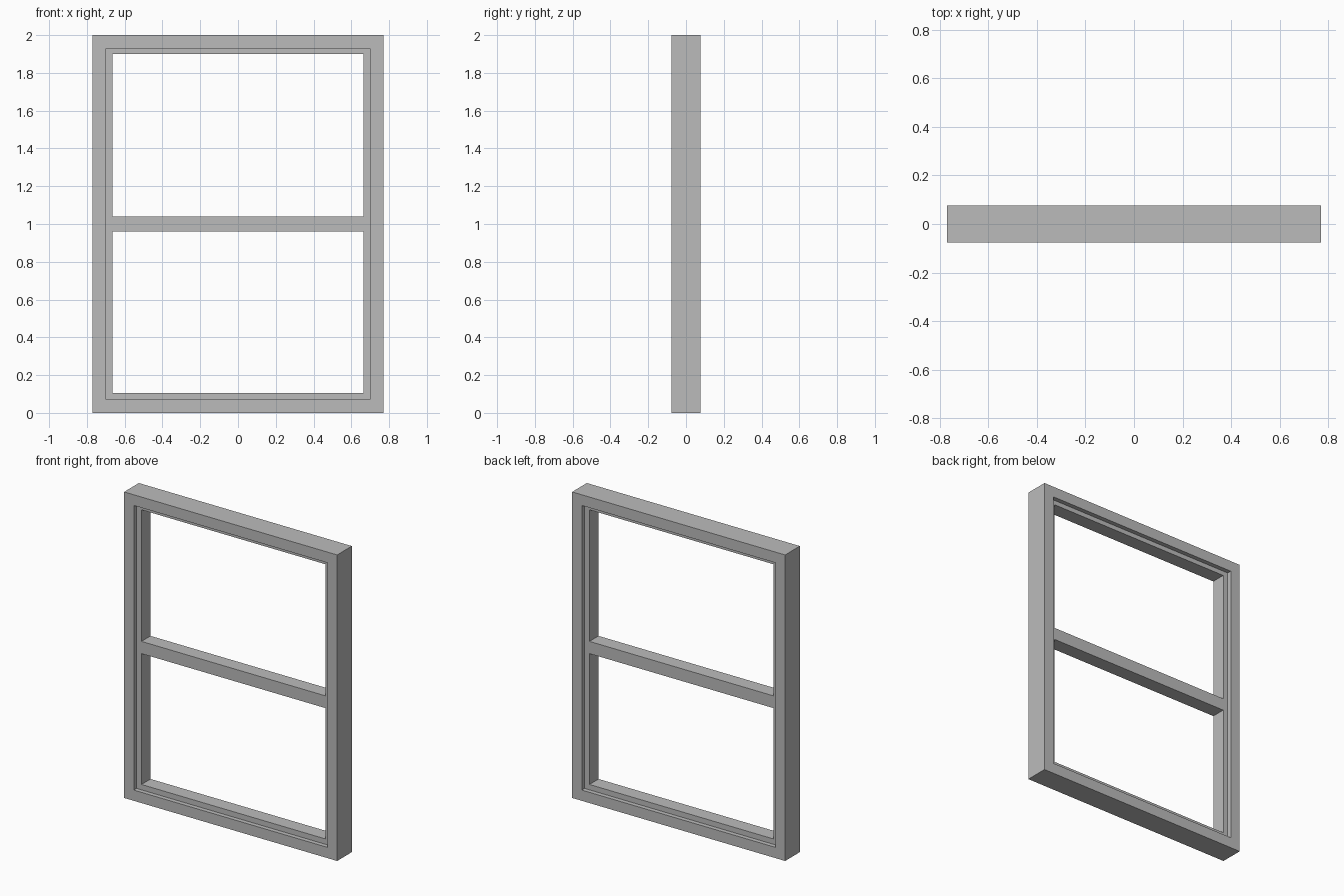
import bpy, bmesh

if "Cube" in bpy.data.objects:
    bpy.data.objects.remove(bpy.data.objects["Cube"])

# dark grey paint
paint = bpy.data.materials.new("grey_paint")
paint.diffuse_color = (0.5, 0.5, 0.5, 1)
paint.use_nodes = True
paint.node_tree.nodes["Principled BSDF"].inputs["Base Color"].default_value = paint.diffuse_color


def ring(name, outer, inner, depth):
    """Rectangular frame: outer/inner are (half_width, z_low, z_high)."""
    def rect(r):
        w, lo, hi = r
        return [(-w, lo), (w, lo), (w, hi), (-w, hi)]
    bm = bmesh.new()
    loops = [[bm.verts.new((x, y, z)) for x, z in rect(r)]
             for r, y in ((outer, -depth), (inner, -depth), (inner, depth), (outer, depth))]
    # sweep the four profile corners around the rectangle
    for k in range(4):
        a, b = loops[k], loops[(k + 1) % 4]
        for i in range(4):
            j = (i + 1) % 4
            bm.faces.new((a[i], a[j], b[j], b[i]))
    bmesh.ops.recalc_face_normals(bm, faces=bm.faces)
    mesh = bpy.data.meshes.new(name)
    bm.to_mesh(mesh)
    bm.free()
    mesh.materials.append(paint)
    ob = bpy.data.objects.new(name, mesh)
    bpy.context.collection.objects.link(ob)
    return ob


def box(name, center, size):
    bpy.ops.mesh.primitive_cube_add(size=1, location=center)
    ob = bpy.context.object
    ob.name = name
    ob.scale = size
    bpy.ops.object.transform_apply(location=False, rotation=False, scale=True)
    ob.data.materials.append(paint)
    return ob


# outer casing
ring("outer_frame", (0.77, 0.0, 2.0), (0.70, 0.07, 1.93), 0.076)
# recessed inner sash
ring("inner_sash", (0.70, 0.07, 1.93), (0.665, 0.105, 1.90), 0.047)
# horizontal rail across the middle, butting against the sash stiles
box("middle_rail", (0, 0, 1.0), (1.33, 0.094, 0.08))
